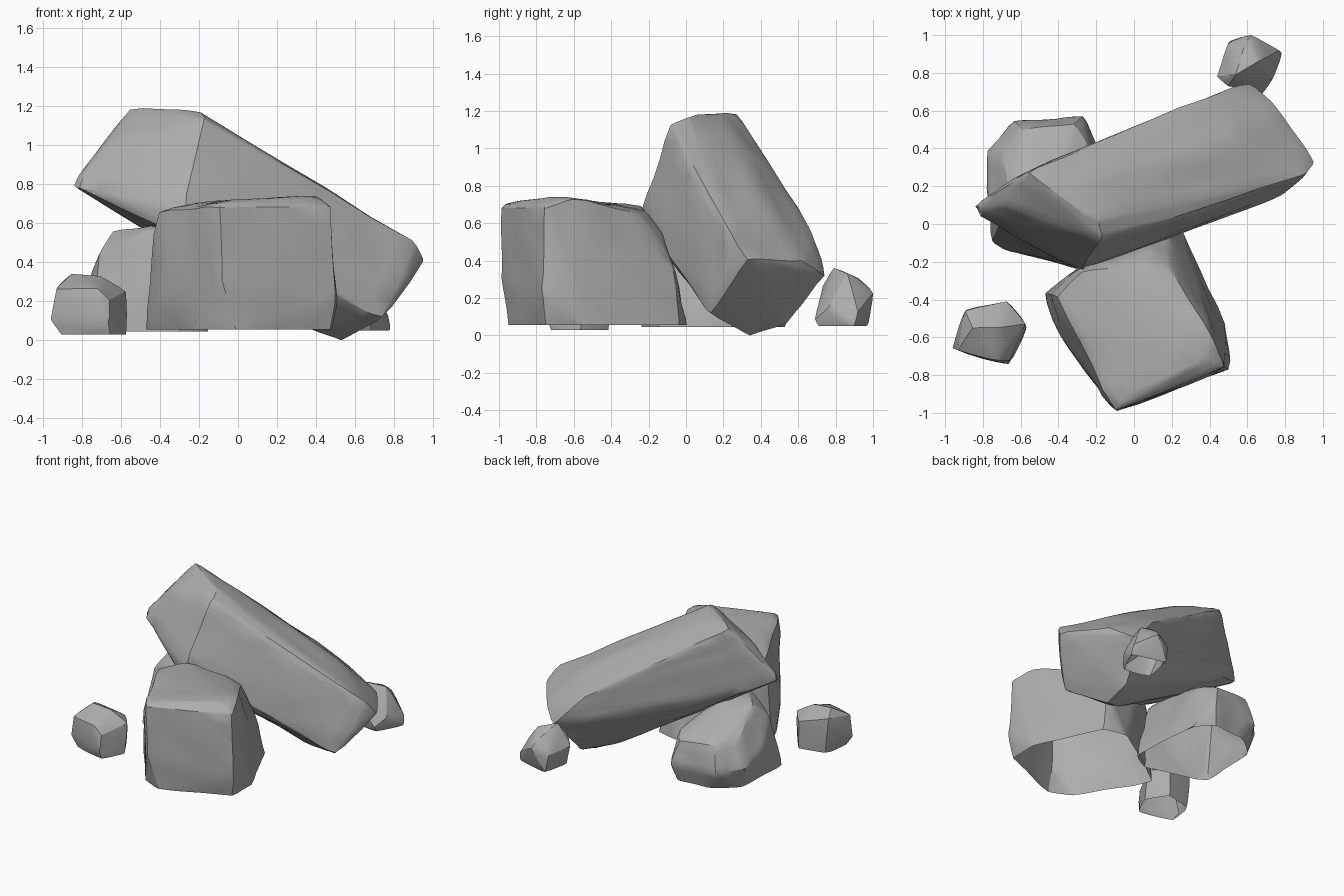
import bpy
import bmesh
from mathutils import Vector, noise

default_cube = bpy.data.objects.get("Cube")
if default_cube:
    bpy.data.objects.remove(default_cube, do_unlink=True)

# Single stone colour
stone = bpy.data.materials.new("grey_stone")
stone.use_nodes = True
stone.diffuse_color = (0.42, 0.42, 0.42, 1)
shader = next(n for n in stone.node_tree.nodes if n.type == 'BSDF_PRINCIPLED')
shader.inputs["Base Color"].default_value = stone.diffuse_color
shader.inputs["Roughness"].default_value = 0.9


def bounds(points):
    """Lowest and highest coordinate on every axis."""
    low = Vector([min(p[axis] for p in points) for axis in range(3)])
    high = Vector([max(p[axis] for p in points) for axis in range(3)])
    return low, high


def rock(name, corners, cuts=4, roughness=0.014, base=None):
    """Wrap a hull round corner points (in hundredths), then wear it down."""
    points = [Vector(corner) / 100 for corner in corners]
    mesh = bmesh.new()
    for point in points:
        mesh.verts.new(point)
    hull = bmesh.ops.convex_hull(mesh, input=mesh.verts[:])
    spare = set(hull["geom_interior"]) | set(hull["geom_unused"])
    loose = [item for item in spare if isinstance(item, bmesh.types.BMVert)]
    bmesh.ops.delete(mesh, geom=loose, context='VERTS')

    # Finer faces, softened edges and shallow dents
    bmesh.ops.subdivide_edges(mesh, edges=mesh.edges[:], cuts=cuts, use_grid_fill=True)
    bmesh.ops.smooth_vert(mesh, verts=mesh.verts[:], factor=0.25,
                          use_axis_x=True, use_axis_y=True, use_axis_z=True)
    bmesh.ops.recalc_face_normals(mesh, faces=mesh.faces[:])
    mesh.normal_update()
    dents = [vert.normal * noise.noise(vert.co * 5) * roughness for vert in mesh.verts]
    for vert, dent in zip(mesh.verts, dents):
        vert.co += dent

    # Restore the full size lost to the wear
    low, high = bounds(points)
    worn_low, worn_high = bounds([vert.co for vert in mesh.verts])
    for vert in mesh.verts:
        for axis in range(3):
            share = (vert.co[axis] - worn_low[axis]) / (worn_high[axis] - worn_low[axis])
            vert.co[axis] = low[axis] + share * (high[axis] - low[axis])

    # Slice off the buried part, leaving a hollow underside
    if base is not None:
        bmesh.ops.bisect_plane(mesh, geom=mesh.verts[:] + mesh.edges[:] + mesh.faces[:],
                               plane_co=(0, 0, base), plane_no=(0, 0, 1),
                               clear_inner=True)

    data = bpy.data.meshes.new(name)
    mesh.to_mesh(data)
    mesh.free()
    data.materials.append(stone)
    obj = bpy.data.objects.new(name, data)
    bpy.context.collection.objects.link(obj)
    bpy.ops.object.select_all(action='DESELECT')
    obj.select_set(True)
    bpy.context.view_layer.objects.active = obj
    bpy.ops.object.shade_smooth_by_angle(angle=0.5)


# Long slab leaning across the pile: raised end, then grounded end
rock("leaning_slab", [
    (-84, 9, 80), (-82, 5, 79), (-65, 10, 102), (-62, 25, 102),
    (-55, 27, 119), (-35, 21, 118), (-20, 2, 118), (-17, -8, 114),
    (-28, -24, 67), (-37, -19, 58), (-35, 36, 103), (-58, 25, 68),
    (49, 10, 69), (50, 45, 68), (41, 67, 55), (61, 74, 32), (74, 61, 40),
    (90, 26, 51), (95, 32, 42), (74, 13, 12), (54, 7, 20), (52, 34, 0),
    (38, 28, 6), (52, 54, 7),
])

# Squarish block at the front: upper corners, then lower corners
rock("front_block", [
    (-40, -38, 66), (-27, -25, 69), (6, -22, 65), (10, -13, 53), (20, -26, 64),
    (42, -62, 73), (48, -76, 68), (34, -74, 74), (-2, -90, 71), (-9, -99, 68),
    (-47, -37, 2), (-38, -60, 24), (-18, -86, 0), (-8, -99, 30), (0, -94, 0),
    (51, -77, 24), (46, -74, 0), (48, -52, 2), (26, -2, 2), (8, 1, 0),
    (-28, -25, 0), (18, -8, 40),
], base=0.055)

# Low rock under the raised end, its top sloping down to the back
rock("rear_block", [
    (-70, 36, 39), (-60, 51, 37), (-32, 54, 35), (-25, 42, 37),
    (-40, -12, 59), (-64, 10, 55), (-72, 0, 44), (-30, -20, 50), (-45, 15, 57),
    (-78, 40, 20), (-78, 20, 25), (-64, 55, 18), (-28, 57, 18), (-20, 42, 4),
    (-75, -10, 2), (-70, -14, 0), (-30, -24, 0), (-15, -15, 0), (-73, 35, 0),
    (-52, 51, 0), (-32, 52, 0),
], base=0.045)

# Two loose stones beside the pile
rock("loose_front_stone", [
    (-93, -67, 26), (-96, -66, 10), (-89, -46, 30), (-85, -55, 34), (-70, -55, 33),
    (-67, -41, 24), (-57, -53, 25), (-57, -57, 0), (-66, -74, 8), (-72, -72, 26),
    (-66, -72, 20), (-89, -66, 0), (-86, -46, 0), (-67, -42, 0), (-65, -71, 0),
], cuts=3, roughness=0.008, base=0.03)
rock("loose_rear_stone", [
    (44, 78, 20), (50, 96, 18), (52, 98, 5), (62, 100, 22), (77, 92, 12),
    (78, 90, 5), (73, 76, 14), (68, 69, 8), (50, 73, 26), (54, 79, 36),
    (66, 86, 33), (58, 92, 30), (50, 75, 2), (62, 93, 2), (68, 73, 2),
], cuts=3, roughness=0.012, base=0.05)
